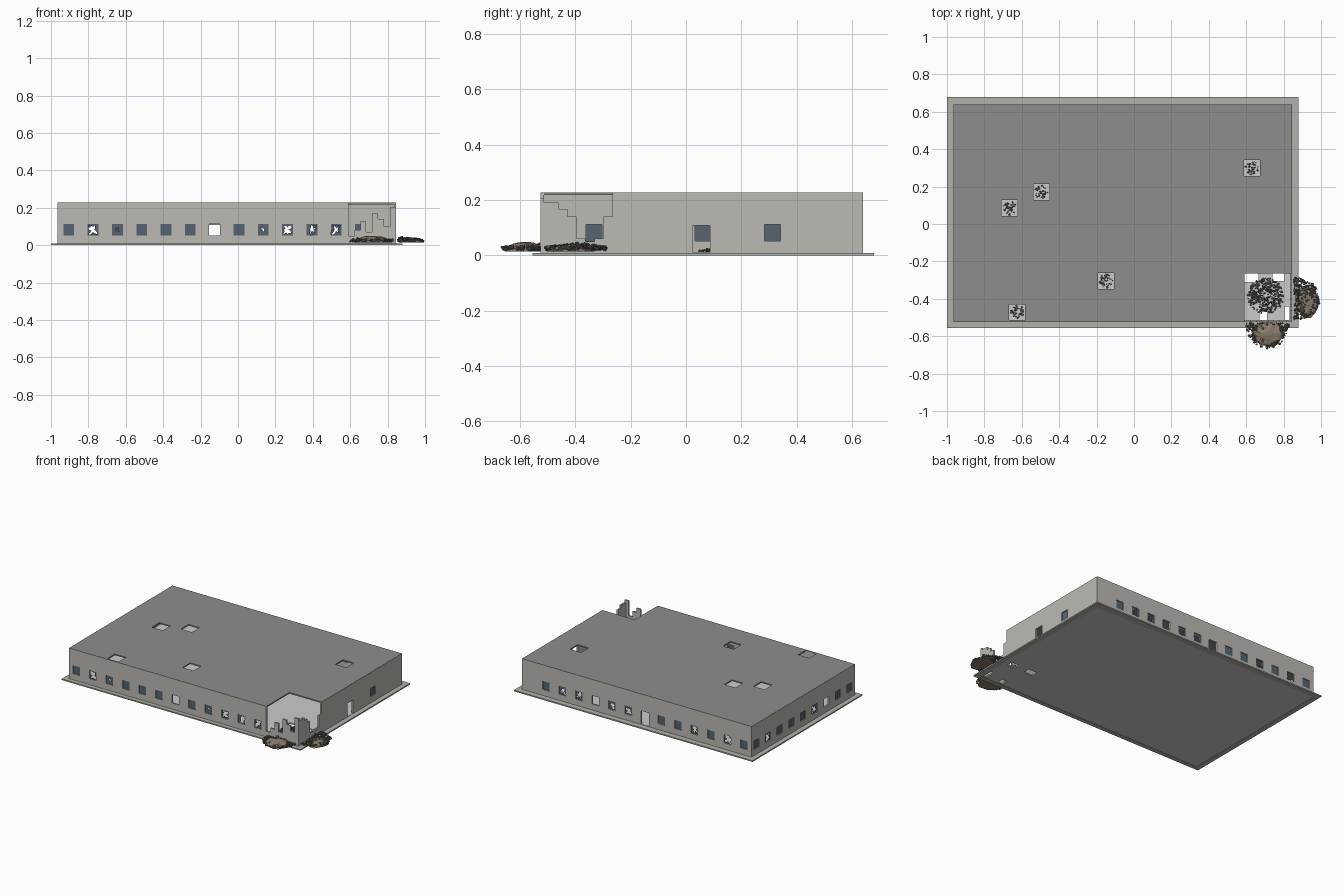
import bpy, bmesh, math, random
from mathutils import Vector, Matrix

if "Cube" in bpy.data.objects:
    bpy.data.objects.remove(bpy.data.objects["Cube"])

random.seed(4)
X0, X1, Y0, Y1, TOP, FLOOR = -0.965, 0.845, -0.525, 0.64, 0.226, 0.011
NX, NY = 0.59, -0.265          # inner corner of the collapsed part
T = 0.012                      # wall thickness
WZ0, WZ1, HW = 0.052, 0.112, 0.029


def material(name, r, g, b):
    m = bpy.data.materials.new(name)
    m.diffuse_color = (r, g, b, 1)
    m.use_nodes = True
    m.node_tree.nodes["Principled BSDF"].inputs["Base Color"].default_value = m.diffuse_color
    return m


WALL = material("plaster", 0.50, 0.49, 0.45)
ROOF = material("roofing", 0.27, 0.27, 0.27)
SLAB = material("concrete", 0.55, 0.55, 0.54)
PAVE = material("paving", 0.45, 0.45, 0.41)
GLASS = material("glass", 0.09, 0.13, 0.17)
STONE = material("stone", 0.12, 0.12, 0.115)
DIRT = material("dirt", 0.25, 0.20, 0.15)


def finish(name, bm, mat):
    me = bpy.data.meshes.new(name)
    bm.to_mesh(me)
    bm.free()
    me.materials.append(mat)
    ob = bpy.data.objects.new(name, me)
    bpy.context.collection.objects.link(ob)
    return ob


def plate(name, u, v, t, holes, place, mat):
    """Flat panel with rectangular holes; place(u, v, t) maps to 3D."""
    def cuts(lim, k):
        vals = set(lim)
        for h in holes:
            vals |= {min(max(c, lim[0]), lim[1]) for c in h[k:k + 2]}
        return sorted({round(c, 5) for c in vals})
    us, vs = cuts(u, 0), cuts(v, 2)
    solid = set()
    for i in range(len(us) - 1):
        for j in range(len(vs) - 1):
            a, b = (us[i] + us[i + 1]) / 2, (vs[j] + vs[j + 1]) / 2
            if not any(h[0] < a < h[1] and h[2] < b < h[3] for h in holes):
                solid.add((i, j))
    bm = bmesh.new()
    cache = {}

    def p(i, j, k):
        if (i, j, k) not in cache:
            cache[i, j, k] = bm.verts.new(place(us[i], vs[j], t[k]))
        return cache[i, j, k]
    for i, j in solid:
        ring = [(i, j), (i + 1, j), (i + 1, j + 1), (i, j + 1)]
        for k in (0, 1):
            bm.faces.new([p(*c, k) for c in ring])
        for n, nb in enumerate([(i, j - 1), (i + 1, j), (i, j + 1), (i - 1, j)]):
            if nb not in solid:
                a, b = ring[n], ring[(n + 1) % 4]
                bm.faces.new([p(*a, 0), p(*b, 0), p(*b, 1), p(*a, 1)])
    bmesh.ops.recalc_face_normals(bm, faces=bm.faces)
    return finish(name, bm, mat)


def along_x(u, v, t):
    return (u, t, v)


def along_y(u, v, t):
    return (t, u, v)


def flat(u, v, t):
    return (u, v, t)


def window(c):
    return (c - HW, c + HW, WZ0, WZ1)


def panes(name, centres, state, t, place):
    """state per window: # whole, o cracked, x shattered, . empty."""
    bm = bmesh.new()
    for c, s in zip(centres, state):
        m = Vector((c, (WZ0 + WZ1) / 2))
        corners = [m + Vector((a * HW, b * 0.03)) for a, b in ((-1, -1), (1, -1), (1, 1), (-1, 1))]
        if s == '#':
            bm.faces.new([bm.verts.new(place(q.x, q.y, t)) for q in corners])
        elif s in 'ox':
            low, high = (0.55, 0.95) if s == 'o' else (0.05, 0.8)
            outer = [corners[k].lerp(corners[(k + 1) % 4], f / 4) for k in range(4) for f in range(4)]
            inner = [q.lerp(m, random.uniform(low, high)) for q in outer]
            vo = [bm.verts.new(place(q.x, q.y, t)) for q in outer]
            vi = [bm.verts.new(place(q.x, q.y, t)) for q in inner]
            for k in range(16):
                n = (k + 1) % 16
                bm.faces.new([vo[k], vo[n], vi[n], vi[k]])
    finish(name, bm, GLASS)


def broken(start, end, heights):
    """Holes above a row of snapped-off wall columns."""
    w = (end - start) / len(heights)
    return [(start + i * w, start + (i + 1) * w, h, 1) for i, h in enumerate(heights)]


# Walls with window and door openings
xs = [-0.905 + 0.13 * i for i in range(13)]
ys = [0.585 - 0.131 * i for i in range(9)]
zr = (0.002, TOP)
front_gap = broken(NX, X1, [0.05, 0.08, 0.13, 0.07, 0.17, 0.14, 0.10, 0.205])
right_gap = broken(Y0, NY, [0.19, 0.19, 0.168, 0.14, 0.06, 0.05, 0.06, 0.14])
plate("front_wall", (X0, X1), zr, (Y0, Y0 + T), [window(x) for x in xs[:12]] + front_gap, along_x, WALL)
back_x = xs[:6] + xs[7:]
plate("back_wall", (X0, X1), zr, (Y1 - T, Y1),
      [window(x) for x in back_x] + [(xs[6] - 0.032, xs[6] + 0.032, FLOOR, 0.107)], along_x, WALL)
plate("left_wall", (Y0 + T, Y1 - T), zr, (X0, X0 + T), [window(y) for y in ys], along_y, WALL)
plate("right_wall", (Y0 + T, Y1 - T), zr, (X1 - T, X1),
      [window(0.313), (0.024, 0.087, FLOOR, 0.107)] + right_gap, along_y, WALL)

# Window glass, whole and broken
panes("front_glass", xs, "#xo###.#oxxx", Y0 + T / 2, along_x)
panes("back_glass", back_x, "#x#x##xx.xx#", Y1 - T / 2, along_x)
panes("left_glass", ys, "#x###x.##", X0 + T / 2, along_y)
panes("right_glass", [0.313], "#", X1 - T / 2, along_y)

# Roof with square holes and the missing corner
pits = [(-0.665, 0.085), (-0.495, 0.17), (0.63, 0.3), (-0.15, -0.305), (-0.625, -0.473)]
R = 0.043
plate("roof", (X0 + 0.001, X1 - 0.001), (Y0 + 0.001, Y1 - 0.001), (TOP - 0.008, TOP + 0.0008),
      [(x - R, x + R, y - R, y + R) for x, y in pits] + [(NX, 1, -1, NY)], flat, ROOF)

# Floor with broken-out pieces, and paving border
plate("floor", (X0, X1), (Y0, Y1), (0.002, FLOOR),
      [(0.59, 0.665, -0.31, -0.262), (0.74, 0.805, -0.305, -0.262),
       (0.805, 0.832, -0.512, -0.44), (0.67, 0.71, -0.512, -0.47)], flat, SLAB)
plate("paving", (-1.0, 0.88), (-0.555, 0.68), (0.0, 0.009), [(X0, X1, Y0, Y1)], flat, PAVE)


def stones(name, count, spot, size):
    """Scatter of small angular stones; spot() gives each position."""
    bm = bmesh.new()
    for _ in range(count):
        s = random.uniform(*size)
        rot = Matrix.Rotation(random.uniform(0, 6.28), 4, Vector((random.random(), random.random(), 0.5)))
        mat = Matrix.Translation(spot()) @ rot @ Matrix.Diagonal((s, s * random.uniform(0.5, 1), s * random.uniform(0.4, 0.9), 1))
        bmesh.ops.create_icosphere(bm, subdivisions=1, radius=1, matrix=mat)
    finish(name, bm, STONE)


def disc_spot(cx, cy, r, h):
    def spot():
        d, a = math.sqrt(random.random()), random.uniform(0, 2 * math.pi)
        return Vector((cx + r * d * math.cos(a), cy + r * d * math.sin(a),
                       FLOOR + 0.004 + h * (1 - d) * random.random()))
    return spot


def half_spot(cx, cy, facing, wide, deep):
    """Half-ellipse heap lying against a wall."""
    def spot():
        d, a = math.sqrt(random.random()), random.uniform(0, math.pi)
        p = Matrix.Rotation(facing, 2) @ Vector((wide * d * math.cos(a), deep * d * math.sin(a)))
        return Vector((cx + p.x, cy + p.y, 0.02 + 0.026 * (1 - d * 0.6) * random.random()))
    return spot


def mound(name, x, y, rx, ry, h):
    bm = bmesh.new()
    bmesh.ops.create_icosphere(bm, subdivisions=3, radius=1)
    for v in bm.verts:
        v.co *= random.uniform(0.88, 1.08)
        v.co = Vector((x + v.co.x * rx, y + v.co.y * ry, 0.014 + max(v.co.z, 0) * h))
    finish(name, bm, DIRT)


# Rubble heaps outside and inside the collapsed corner
mound("front_mound", 0.72, -0.585, 0.085, 0.07, 0.036)
mound("right_mound", 0.925, -0.415, 0.062, 0.085, 0.024)
stones("front_rubble", 330, half_spot(0.715, -0.53, math.pi, 0.115, 0.135), (0.004, 0.010))
stones("right_rubble", 330, half_spot(0.855, -0.40, -math.pi / 2, 0.115, 0.138), (0.004, 0.010))
stones("inner_rubble", 380, disc_spot(0.705, -0.385, 0.095, 0.035), (0.003, 0.009))

# Small debris under each roof hole
for n, (x, y) in enumerate(pits):
    stones(f"hole_debris_{n + 1}", 45, disc_spot(x, max(y, -0.47), 0.036, 0.012), (0.003, 0.007))
